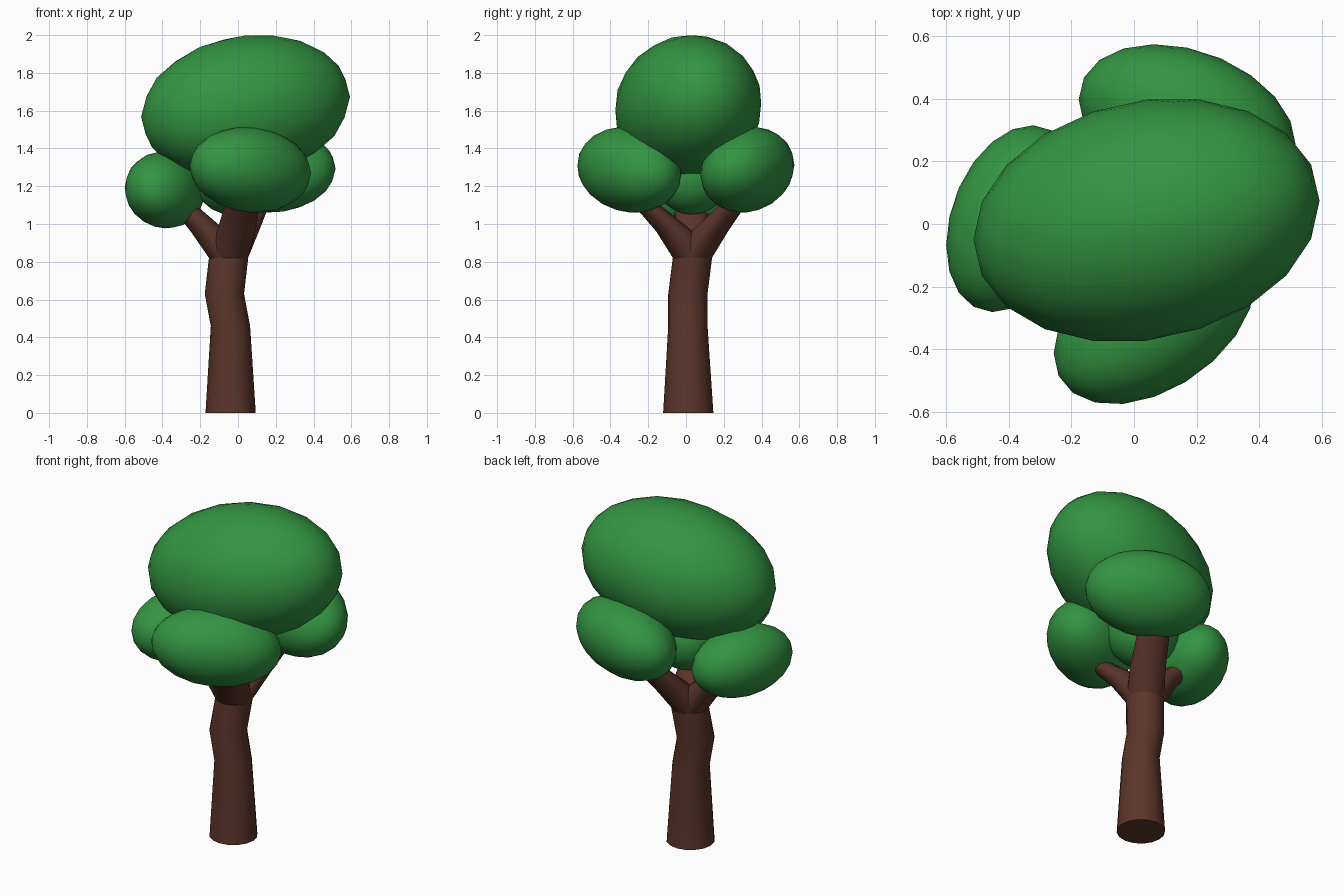
import bpy, bmesh, math
from mathutils import Vector, Matrix

if "Cube" in bpy.data.objects:
    bpy.data.objects.remove(bpy.data.objects["Cube"])

def material(name, color):
    m = bpy.data.materials.new(name)
    m.diffuse_color = color
    m.use_nodes = True
    m.node_tree.nodes["Principled BSDF"].inputs["Base Color"].default_value = m.diffuse_color
    return m

BARK = material("bark", (0.105, 0.036, 0.022, 1))
LEAF = material("leaf", (0.033, 0.30, 0.055, 1))

def finish(bm, name, mat):
    bmesh.ops.recalc_face_normals(bm, faces=bm.faces)
    me = bpy.data.meshes.new(name)
    bm.to_mesh(me)
    bm.free()
    me.materials.append(mat)
    ob = bpy.data.objects.new(name, me)
    bpy.context.collection.objects.link(ob)
    bpy.ops.object.select_all(action='DESELECT')
    ob.select_set(True)
    bpy.context.view_layer.objects.active = ob
    bpy.ops.object.shade_smooth_by_angle(angle=math.radians(40))
    return ob

def tube(name, rings, sides=16):
    """Loft level rings, each given as (centre, radius x, radius y)."""
    bm = bmesh.new()
    loops = []
    for (x, y, z), rx, ry in rings:
        loops.append([bm.verts.new((x + rx * math.cos(2 * math.pi * i / sides),
                                    y + ry * math.sin(2 * math.pi * i / sides), z))
                      for i in range(sides)])
    for a, b in zip(loops, loops[1:]):
        for i in range(sides):
            j = (i + 1) % sides
            bm.faces.new((a[i], a[j], b[j], b[i]))
    bm.faces.new(loops[0][::-1])
    bm.faces.new(loops[-1])
    return finish(bm, name, BARK)

def leaf_clump(name, centre, half, xy=0, xz=0, yz=0):
    """Leaning ellipsoid: half extents plus lean terms for each pair of axes."""
    hx, hy, hz = half
    a = hx                                # triangular factor of the shape matrix
    b, c = xy / a, xz / a
    d = math.sqrt(hy * hy - b * b)
    e = (yz - b * c) / d
    f = math.sqrt(hz * hz - c * c - e * e)
    shape = Matrix(((a, 0, 0), (b, d, 0), (c, e, f))).to_4x4()
    bm = bmesh.new()
    bmesh.ops.create_icosphere(bm, subdivisions=3, radius=1.005,
                               matrix=Matrix.Translation(Vector(centre)) @ shape)
    return finish(bm, name, LEAF)

# Trunk with a slight kink
TOP = (-0.05, 0.034, 0.82)
tube("trunk", [((-0.039, 0.012, 0), 0.133, 0.133),
               ((-0.04, 0.010, 0.46), 0.104, 0.104),
               ((-0.072, 0.010, 0.63), 0.104, 0.104),
               (TOP, 0.104, 0.104)])

# Three branches fanning out of the trunk top: (middle ring, end ring)
tube("front_branch", [(TOP, 0.103, 0.103),
                      ((-0.01, -0.06, 0.96), 0.102, 0.097),
                      ((0.035, -0.26, 1.15), 0.09, 0.06)])
tube("back_branch", [(TOP, 0.103, 0.103),
                     ((0.008, 0.125, 0.96), 0.102, 0.097),
                     ((0.09, 0.29, 1.15), 0.095, 0.06)])
tube("left_branch", [(TOP, 0.103, 0.103),
                     ((-0.155, 0.032, 0.96), 0.095, 0.098),
                     ((-0.34, 0.025, 1.15), 0.06, 0.08)])

# Leaf clumps
leaf_clump("crown_leaves", (0.04, 0.012, 1.62), (0.55, 0.388, 0.38), 0.034, 0.0285, 0.007)
leaf_clump("front_leaves", (0.065, -0.30, 1.287), (0.32, 0.275, 0.226), 0.036, -0.006, -0.0065)
leaf_clump("back_leaves", (0.17, 0.325, 1.287), (0.345, 0.248, 0.226), -0.025, 0.002, 0.0065)
leaf_clump("left_leaves", (-0.387, 0.017, 1.18), (0.212, 0.297, 0.202), 0.018, -0.002, 0)
leaf_clump("inner_leaves", (-0.035, 0.03, 1.25), (0.2, 0.2, 0.2))
